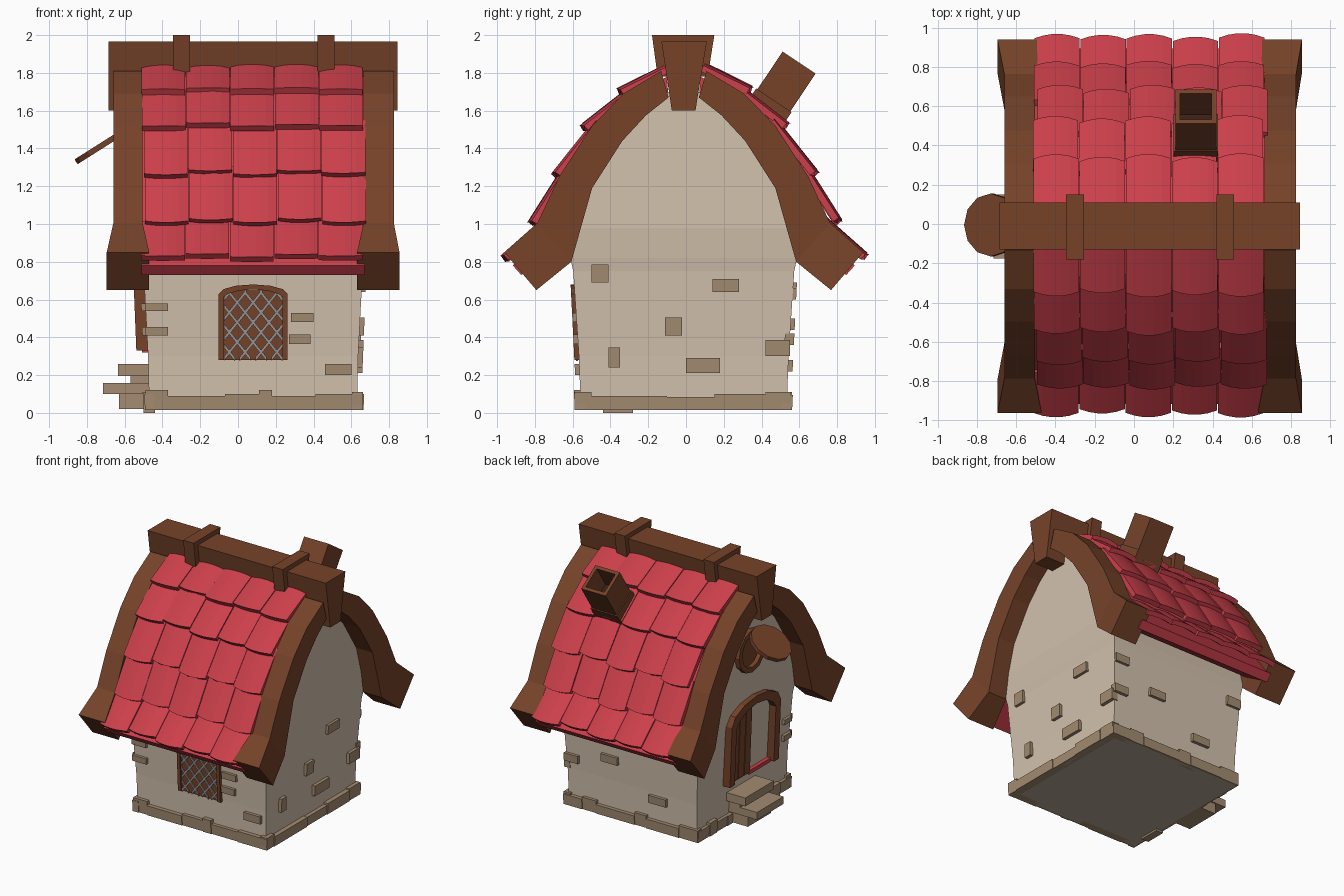
import bpy, bmesh, math, random
from mathutils import Vector as V

if "Cube" in bpy.data.objects:
    bpy.data.objects.remove(bpy.data.objects["Cube"])
random.seed(4)
CX, CY = 0.08, -0.012


def material(name, c):
    m = bpy.data.materials.new(name)
    m.diffuse_color = (*c, 1)
    m.use_nodes = True
    m.node_tree.nodes["Principled BSDF"].inputs["Base Color"].default_value = m.diffuse_color
    return m


RED = material("red_tile", (0.60, 0.05, 0.07))
WOOD = material("wood", (0.18, 0.055, 0.022))
PLASTER = material("plaster", (0.65, 0.54, 0.42))
STONE = material("stone", (0.37, 0.26, 0.165))
DARK = material("dark", (0.04, 0.015, 0.008))
LEAD = material("lead", (0.30, 0.30, 0.30))
FLOOR = material("floor", (0.45, 0.38, 0.30))


def make(name, solids, mat):
    """Each solid is a list of rings, skinned in order and capped."""
    bm = bmesh.new()
    for rings in solids:
        vs = [[bm.verts.new(p) for p in r] for r in rings]
        n = len(vs[0])
        for a, b in zip(vs, vs[1:]):
            for i in range(n):
                j = (i + 1) % n
                bm.faces.new((a[i], a[j], b[j], b[i]))
        bm.faces.new(vs[0])
        bm.faces.new(vs[-1])
    bmesh.ops.recalc_face_normals(bm, faces=bm.faces[:])
    me = bpy.data.meshes.new(name)
    bm.to_mesh(me)
    bm.free()
    me.materials.append(mat)
    ob = bpy.data.objects.new(name, me)
    bpy.context.collection.objects.link(ob)
    return ob


def box(x0, x1, y0, y1, z0, z1):
    return [[(x0, y0, z), (x1, y0, z), (x1, y1, z), (x0, y1, z)] for z in (z0, z1)]


# Wall surfaces: u along the wall, z up, d outward
def hx(z): return 0.55 + 0.04 * z
def hy(z): return 0.545 + 0.05 * z
def front(u, z, d): return (u, CY - hy(z) - d, z)
def back(u, z, d): return (u, CY + hy(z) + d, z)
def left(u, z, d): return (CX - hx(z) - d, u, z)
def right(u, z, d): return (CX + hx(z) + d, u, z)


def block(side, u0, u1, z0, z1, d=0.025):
    return [[side(u0, z0, k), side(u1, z0, k), side(u1, z1, k), side(u0, z1, k)] for k in (-0.03, d)]


# Walls flaring up into the gables
levels = [(0.02, .55, .545), (.3, .556, .555), (.75, .58, .585), (.82, .59, .6), (.98, .605, .56),
          (1.19, .605, .5), (1.44, .605, .34), (1.7, .605, .08)]
make("walls", [[[(CX + a * x, CY + b * y, z) for a, b in ((-1, -1), (1, -1), (1, 1), (-1, 1))]
                for z, x, y in levels]], PLASTER)
make("floor", [box(-.48, .64, -.57, .545, .015, .03)], FLOOR)

# Roof curves (distance from ridge, height)
inner = [(.08, 1.67), (.20, 1.575), (.325, 1.44), (.485, 1.19), (.595, .80), (.78, .65)]
outer = [(.12, 1.81), (.32, 1.69), (.485, 1.52), (.66, 1.25), (.775, 1.005), (.95, .85)]

# Curved barge boards, splayed at the feet
boards = []
for s in (-1, 1):
    for x0, x1, f0, f1 in ((-.66, -.505, -.695, -.47), (.665, .825, .63, .855)):
        rings = []
        for i, (p, q) in enumerate(zip(inner, outer)):
            a, b = (f0, f1) if i == 5 else (x0, x1)
            rings.append([(a, CY + s * p[0], p[1]), (b, CY + s * p[0], p[1]),
                          (b, CY + s * q[0], q[1]), (a, CY + s * q[0], q[1])])
        boards.append(rings)
make("barge_boards", boards, WOOD)

# Roof deck under the tiles
lo = inner[:4] + [(.62, .88), (.86, .73)]
hi = [(y - .03, z - .03) for y, z in outer[:5]] + [(.905, .78)]
make("roof_deck", [[[(-.51, CY + s * p[0], p[1]), (.67, CY + s * p[0], p[1]),
                     (.67, CY + s * q[0], q[1]), (-.51, CY + s * q[0], q[1])]
                    for p, q in zip(lo, hi)] for s in (-1, 1)], RED)

# Scalloped tiles, five rows of five on each slope; the front slope sits lower
rows = [((.10, 1.84), (.335, 1.705)), ((.29, 1.72), (.525, 1.515)), ((.47, 1.55), (.675, 1.265)),
        ((.64, 1.30), (.80, 1.015)), ((.75, 1.02), (.945, .825))]
tiles = []
for s in (-1, 1):
    for r, (a, b) in enumerate(rows):
        shift = random.uniform(-.012, .015)
        for c in range(5):
            u = V((0, s * (b[0] - a[0]), b[1] - a[1])).normalized()
            n = V((0, -s * u.z, s * u.y))
            x0 = -.505 + c * .235 + shift
            slip = (-.018 if c % 2 else 0) + random.uniform(-.006, .006)
            lift = (-.030 if s > 0 else -.047) + random.uniform(-.004, .004)
            rings = []
            for t, e in ((a, 0), (b, 1)):
                ring = []
                for h, order in ((.035, range(6)), (0, range(5, -1, -1))):
                    for i in order:
                        k = i / 5
                        bulge = 1 - (2 * k - 1) ** 2
                        p = V((x0 + k * .231, CY + s * t[0], t[1]))
                        ring.append(p + n * (h + lift + .018 * e + .014 * bulge) + u * (slip + e * .018 * bulge))
                rings.append(ring)
            tiles.append(rings)
make("roof_tiles", tiles, RED)

# Ridge beam and its two straps
make("ridge_beam", [[[(x, -.13, 1.965), (x, .11, 1.965), (x, .05, 1.6), (x, -.075, 1.6)]
                     for x in (-.685, .845)]], WOOD)
make("ridge_straps", [[[(x, -.18, 2), (x, .15, 2), (x, .115, 1.78), (x, -.15, 1.78)]
                       for x in (c - .045, c + .045)] for c in (-.3, .465)], WOOD)

# Leaning hollow chimney with a collar
up, across = V((0, .555, .832)), V((0, .832, -.555))
foot = V((.315, .432, 1.605))


def square(h, w):
    return [foot + up * h + V((a * w, 0, 0)) + across * (b * w) for a, b in ((-1, -1), (1, -1), (1, 1), (-1, 1))]


make("chimney", [[square(-.08, .08), square(-.08, .105), square(.3, .105), square(.3, .08), square(.1, .08)]], WOOD)
make("chimney_collar", [[square(-.1, .113), square(.06, .113)]], WOOD)
make("chimney_hole", [[square(.09, .08), square(.105, .08)]], DARK)


# Arched frames for window and door
def arch(side, c, w, z0, zs, zt, t, d):
    path = [(-w, z0, w - t, z0), (-w, zs, w - t, zs - t * .6)]
    path += [(-w * math.cos(math.pi * k / 6), zs + (zt - zs) * math.sin(math.pi * k / 6), 0, 0) for k in range(1, 6)]
    path += [(w, zs, w - t, zs - t * .6), (w, z0, w - t, z0)]
    rings = []
    for u, z, wi, zi in path:
        if not wi:
            wi, zi = abs(u) * (w - t) / w, z - t
        v = math.copysign(wi, u)
        rings.append([side(c + u, z, -.02), side(c + v, zi, -.02), side(c + v, zi, d), side(c + u, z, d)])
    return rings


make("window_frame", [arch(front, CX, .182, .28, .63, .68, .026, .02)], WOOD)
make("window_panel", [block(front, CX - .16, CX + .16, .28, .65, .004)], WOOD)
bars = []
for m in (-1, 1):
    for k in range(-4, 5):
        f = lambda u: .285 + 1.25 * (u + .155) + k * .105
        g = lambda z: (z - .285 - k * .105) / 1.25 - .155
        u0, u1 = max(-.155, g(.285)), min(.155, g(.645))
        if u1 - u0 > .02:
            bars.append([[front(CX + m * u, f(u) + o, d) for o, d in ((-.011, 0), (.011, 0), (.011, .012), (-.011, .012))]
                         for u in (u0, u1)])
make("window_lattice", bars, LEAD)

make("door_frame", [arch(left, -.07, .30, .33, .80, .94, .06, .055)], WOOD)
make("door_planks", [block(left, y, y + .068, .34, z, .03) for y, z in ((.10, .80), (.025, .84), (-.05, .87))], WOOD)
make("door_sill", [block(left, -.31, -.05, .32, .35, .025)], RED)

# Round gable window: ring frame, dark pane and propped shutter
def disc(c, ax, ay, r, n=12):
    return [c + ax * (r * math.cos(2 * math.pi * i / n)) + ay * (r * math.sin(2 * math.pi * i / n)) for i in range(n)]


Y, Z = V((0, 1, 0)), V((0, 0, 1))
make("round_window_frame", [[disc(V((x, -.01, 1.31)), Y, Z, r) for x, r in
                             ((-.51, .165), (-.565, .165), (-.565, .125), (-.53, .125))]], WOOD)
make("round_window_pane", [[disc(V((x, -.01, 1.31)), Y, Z, .125) for x in (-.51, -.533)]], WOOD)
tilt, nrm = V((.845, 0, .535)), V((-.535, 0, .845))
make("round_shutter", [[disc(V((-.722, -.005, 1.415)) + nrm * h, tilt, Y, .16) for h in (-.015, .015)]], WOOD)

# Plinth of uneven stones
plinth = []
for side, d, runs in (
        (front, .025, ((-.49, -.37, .12), (-.37, -.07, .09), (-.07, .11, .10), (.11, .18, .12), (.18, .41, .09), (.41, .66, .10))),
        (back, .022, ((-.49, -.33, .11), (-.33, -.05, .09), (-.05, .05, .11), (.05, .38, .085), (.38, .5, .11), (.5, .66, .095))),
        (right, .028, ((-.59, -.5, .11), (-.5, -.1, .09), (-.1, .15, .085), (.15, .42, .10), (.42, .555, .11))),
        (left, .022, ((-.59, -.44, .10), (-.28, .2, .09), (.2, .33, .09), (.33, .42, .12), (.42, .555, .10)))):
    for i, (a, b, z) in enumerate(runs):
        plinth.append(block(side, a, b, .015, z, d + .006 * (i % 2)))
plinth.append(block(left, -.44, -.28, 0, .11, .03))
make("plinth", plinth, STONE)

# Scattered wall stones
spots = {
    front: ((-.49, -.37, .54, .58), (-.49, -.37, .41, .455), (.28, .40, .48, .53), (.27, .385, .365, .415),
            (.46, .60, .20, .26)),
    right: ((-.5, -.41, .69, .785), (-.11, -.02, .41, .505), (-.41, -.35, .24, .345), (0, .18, .21, .29),
            (.14, .28, .64, .71), (.42, .55, .30, .385)),
    back: ((.19, .33, .44, .50), (-.22, -.07, .22, .28), (.53, .65, .36, .42), (.53, .65, .6, .66),
           (-.49, -.37, .62, .69)),
    left: ((-.57, -.48, .54, .58), (-.57, -.48, .41, .455))}
make("wall_stones", [block(side, *q, d=.02) for side, qs in spots.items() for q in qs], STONE)

# Door steps
make("door_steps", [box(-.635, -.46, -.17, .18, .195, .26), box(-.57, -.46, -.15, .15, .15, .2),
                    box(-.715, -.46, -.175, .15, .10, .158), box(-.63, -.46, -.14, .14, .02, .105)], STONE)
